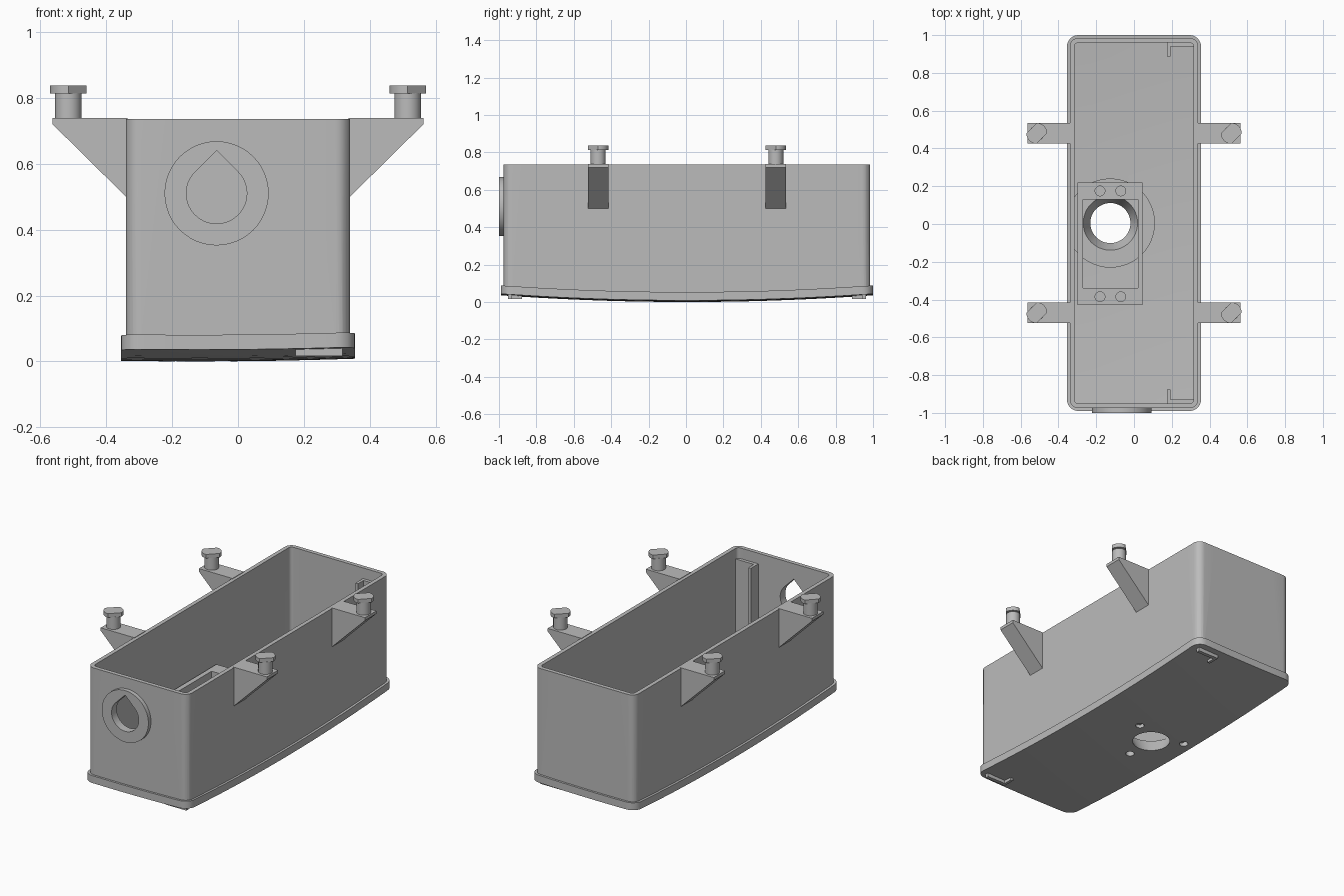
import bpy, bmesh, math
from mathutils import Matrix

if "Cube" in bpy.data.objects:
    bpy.data.objects.remove(bpy.data.objects["Cube"])

grey = bpy.data.materials.new("plain grey")
grey.diffuse_color = (0.5, 0.5, 0.5, 1)
grey.use_nodes = True
grey.node_tree.nodes["Principled BSDF"].inputs["Base Color"].default_value = grey.diffuse_color
CX, CY = -0.125, 0.005          # centre of the drain hole and of the domed base


def dome(offset):
    """Height of the shallow domed base, raised by an offset."""
    return lambda x, y: 0.036 * ((x - CX) ** 2 + (y - CY) ** 2) + offset


def rounded(x0, x1, y0, y1, r, n=6):
    pts = []
    for cx, cy, a in ((x1 - r, y1 - r, 0), (x0 + r, y1 - r, 90),
                      (x0 + r, y0 + r, 180), (x1 - r, y0 + r, 270)):
        for i in range(n + 1):
            t = math.radians(a + 90 * i / n)
            pts.append((cx + r * math.cos(t), cy + r * math.sin(t)))
    return pts


def rect(x0, x1, y0, y1):
    return [(x0, y0), (x1, y0), (x1, y1), (x0, y1)]


def circle(cx, cy, r, n=48):
    return [(cx + r * math.cos(2 * math.pi * i / n),
             cy + r * math.sin(2 * math.pi * i / n)) for i in range(n)]


def solid(name, outline, low, high, upright=False):
    """Prism over an outline; low and high are heights or height functions."""
    bm = bmesh.new()
    bm.faces.new([bm.verts.new((x, y, 0)) for x, y in outline])
    curved = callable(low) or callable(high)
    if curved:                  # split the face so that it can follow the dome
        for axis, count in ((0, 3), (1, 9)):
            for i in range(-count, count + 1):
                co, no = [0, 0, 0], [0, 0, 0]
                co[axis], no[axis] = i * 0.1103 + 0.0017, 1
                bmesh.ops.bisect_plane(bm, geom=bm.verts[:] + bm.edges[:] + bm.faces[:],
                                       plane_co=co, plane_no=no, dist=1e-6)
    base = bm.verts[:]
    ext = bmesh.ops.extrude_face_region(bm, geom=bm.faces[:], use_keep_orig=True)
    top = [g for g in ext["geom"] if isinstance(g, bmesh.types.BMVert)]
    for verts, h in ((base, low), (top, high)):
        for v in verts:
            v.co.z = h(v.co.x, v.co.y) if callable(h) else h
    if curved:
        bmesh.ops.triangulate(bm, faces=bm.faces[:])
    if upright:                 # outline becomes x,z and height becomes -y
        bm.transform(Matrix.Rotation(math.pi / 2, 4, 'X'))
    bmesh.ops.recalc_face_normals(bm, faces=bm.faces[:])
    me = bpy.data.meshes.new(name)
    bm.to_mesh(me)
    bm.free()
    me.materials.append(grey)
    ob = bpy.data.objects.new(name, me)
    bpy.context.collection.objects.link(ob)
    return ob


def combine(ob, other, op):
    """Apply a boolean and remove the helper."""
    mod = ob.modifiers.new("cut", 'BOOLEAN')
    mod.operation, mod.object, mod.solver = op, other, 'EXACT'
    bpy.context.view_layer.update()
    dg = bpy.context.evaluated_depsgraph_get()
    me = bpy.data.meshes.new_from_object(ob.evaluated_get(dg))
    ob.modifiers.clear()
    ob.data = me
    bpy.data.objects.remove(other)


# Housing: walls with a domed base flange, hollowed out
housing = solid("housing", rounded(-0.34, 0.34, -0.975, 0.985, 0.045), dome(0.01), 0.735)
combine(housing, solid("flange", rounded(-0.355, 0.355, -0.99, 1.0, 0.06),
                       dome(0), dome(0.045)), 'UNION')
combine(housing, solid("cavity", rounded(-0.315, 0.315, -0.95, 0.96, 0.02),
                       dome(0.03), 1.0), 'DIFFERENCE')

# Round floor boss, kept inside the left wall
boss = [(max(x, -0.33), y) for x, y in circle(CX, CY, 0.236)]
combine(housing, solid("floor_boss", boss, dome(0.012), 0.085), 'UNION')

# Tapered drain hole
drain = solid("drain", circle(0, 0, 1), -0.02, 0.09)
for v in drain.data.vertices:
    r = 0.097 if v.co.z < 0 else 0.146
    v.co.x, v.co.y = CX + v.co.x * r, CY + v.co.y * r
combine(housing, drain, 'DIFFERENCE')

# Three blind screw pits under the boss
for a in (30, 150, 270):
    t = math.radians(a)
    pit = circle(CX + 0.19 * math.cos(t), CY + 0.19 * math.sin(t), 0.025, 20)
    combine(housing, solid("pit", pit, -0.05, 0.06), 'DIFFERENCE')

# Round collar with a teardrop cable opening in the front wall
combine(housing, solid("collar", circle(-0.065, 0.51, 0.158), 0.96, 1.0, True), 'UNION')
tear = [(-0.065, 0.51 + 0.092 * math.sqrt(2))]
for i in range(31):
    t = math.radians(135 + 270 * i / 30)
    tear.append((-0.065 + 0.092 * math.cos(t), 0.51 + 0.092 * math.sin(t)))
combine(housing, solid("cable_opening", tear, 0.9, 1.1, True), 'DIFFERENCE')

# Inner mounting frame with four screw holes
frame = solid("mounting_frame", rect(-0.30, 0.045, -0.43, 0.22), 0.062, 0.30)
combine(frame, solid("window", rect(-0.27, 0.02, -0.34, 0.13), 0, 0.5), 'DIFFERENCE')
for x in (-0.18, -0.07):
    for y in (-0.385, 0.175):
        combine(frame, solid("screw_hole", circle(x, y, 0.026, 24), 0.12, 0.5), 'DIFFERENCE')
skirt = solid("frame_skirt", rect(-0.30, 0.045, -0.43, 0.22), dome(0.02), 0.062)
combine(skirt, solid("window", rect(-0.27, 0.02, -0.34, 0.13), -0.1, 0.5), 'DIFFERENCE')
parts = [housing, frame, skirt]

# L-shaped corner rails that pass through the floor as feet
for name, wall, s in (("back", 0.962, -1), ("front", -0.952, 1)):
    ell = [(0.175, wall), (0.317, wall), (0.317, wall + s * 0.022),
           (0.192, wall + s * 0.022), (0.192, wall + s * 0.075), (0.175, wall + s * 0.075)]
    parts.append(solid(name + "_rail", ell, 0.016, 0.67))

# Four side brackets, each with a stem and a locking cap
for side, s in (("left", -1), ("right", 1)):
    for end, y in (("front", -0.47), ("back", 0.48)):
        name = f"{end}_{side}_"
        gusset = [(s * x, z) for x, z in ((0.335, 0.738), (0.563, 0.738), (0.563, 0.72),
                                          (0.34, 0.5), (0.335, 0.5))]
        parts.append(solid(name + "bracket", gusset, -y - 0.055, -y + 0.055, True))
        x = s * 0.515
        parts.append(solid(name + "stem", circle(x, y, 0.04, 32), 0.73, 0.815))
        cap = []
        for u, v in circle(0, 0, 0.055):
            v = max(-0.039, min(0.039, v))
            cap.append((x + (u - v) * 0.7071, y + (u + v) * 0.7071))
        parts.append(solid(name + "cap", cap, 0.813, 0.837))

# Smooth the round surfaces and keep the edges crisp
for ob in parts:
    bpy.ops.object.select_all(action='DESELECT')
    ob.select_set(True)
    bpy.context.view_layer.objects.active = ob
    bpy.ops.object.shade_smooth_by_angle(angle=math.radians(30))
